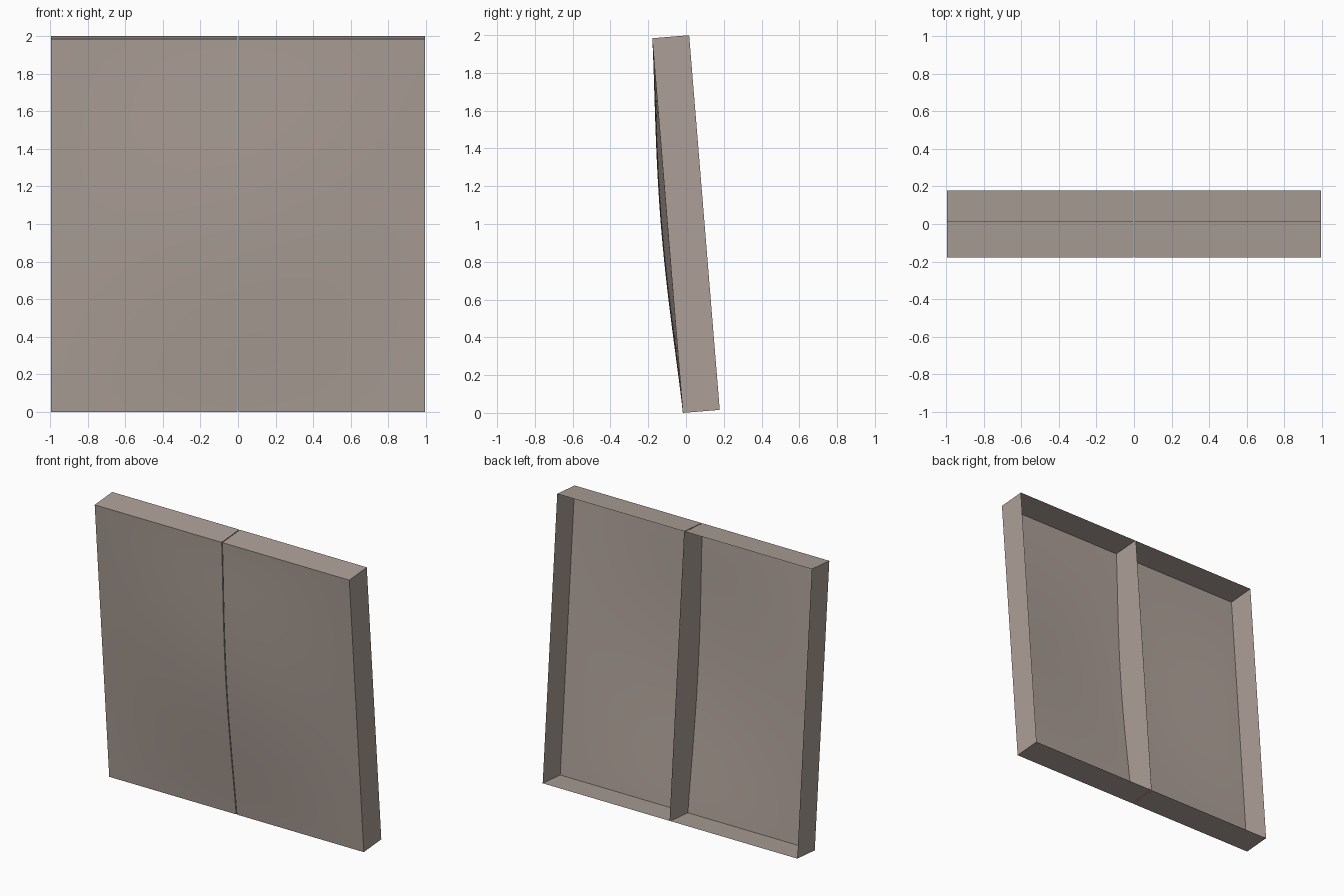
import bpy, bmesh, math

if "Cube" in bpy.data.objects:
    bpy.data.objects.remove(bpy.data.objects["Cube"])

SIZE = 1.99      # width and height of the whole board
DEPTH = 0.196    # depth of the rim
GAP = 0.006      # seam between the halves
BULGE = 0.035    # pillow height at the board centre
TILT = math.asin(0.0814)

# warm grey-brown board colour
brown = bpy.data.materials.new("warm_grey")
brown.diffuse_color = (0.415, 0.351, 0.313, 1)
brown.use_nodes = True
brown.node_tree.nodes["Principled BSDF"].inputs["Base Color"].default_value = brown.diffuse_color


def bump(t):
    return max(0.0, math.sin(math.pi * t)) ** 1.25


def panel(name, side):
    """Half board: bulged front skin with four thin rim walls, open at the back."""
    w = (SIZE - GAP) / 2
    bm = bmesh.new()
    bmesh.ops.create_grid(bm, x_segments=16, y_segments=32, size=0.5)
    for v in bm.verts:
        t = v.co.y + 0.5
        # mirrored so each half runs from the seam outwards
        x = side * (GAP / 2 + (v.co.x + 0.5) * w)
        v.co = (x, -BULGE * bump(t) * bump(x / SIZE + 0.5), t * SIZE)

    # rim walls, pulled back to a flat plane
    border = [e for e in bm.edges if e.is_boundary]
    ret = bmesh.ops.extrude_edge_only(bm, edges=border)
    for v in ret["geom"]:
        if isinstance(v, bmesh.types.BMVert):
            v.co.y = DEPTH

    # outward normals
    bmesh.ops.recalc_face_normals(bm, faces=bm.faces)
    bm.normal_update()
    front = min(bm.faces, key=lambda f: f.calc_center_median().y)
    if front.normal.y > 0:
        bmesh.ops.reverse_faces(bm, faces=bm.faces)

    mesh = bpy.data.meshes.new(name)
    bm.to_mesh(mesh)
    bm.free()
    mesh.materials.append(brown)
    ob = bpy.data.objects.new(name, mesh)
    bpy.context.collection.objects.link(ob)

    # lean the panel on its bottom edge
    ob.rotation_euler.x = TILT
    ob.location.y = (SIZE * math.sin(TILT) - DEPTH * math.cos(TILT)) / 2
    bpy.ops.object.select_all(action='DESELECT')
    ob.select_set(True)
    bpy.context.view_layer.objects.active = ob
    bpy.ops.object.shade_smooth_by_angle(angle=math.radians(30))


panel("left_panel", -1)
panel("right_panel", 1)
